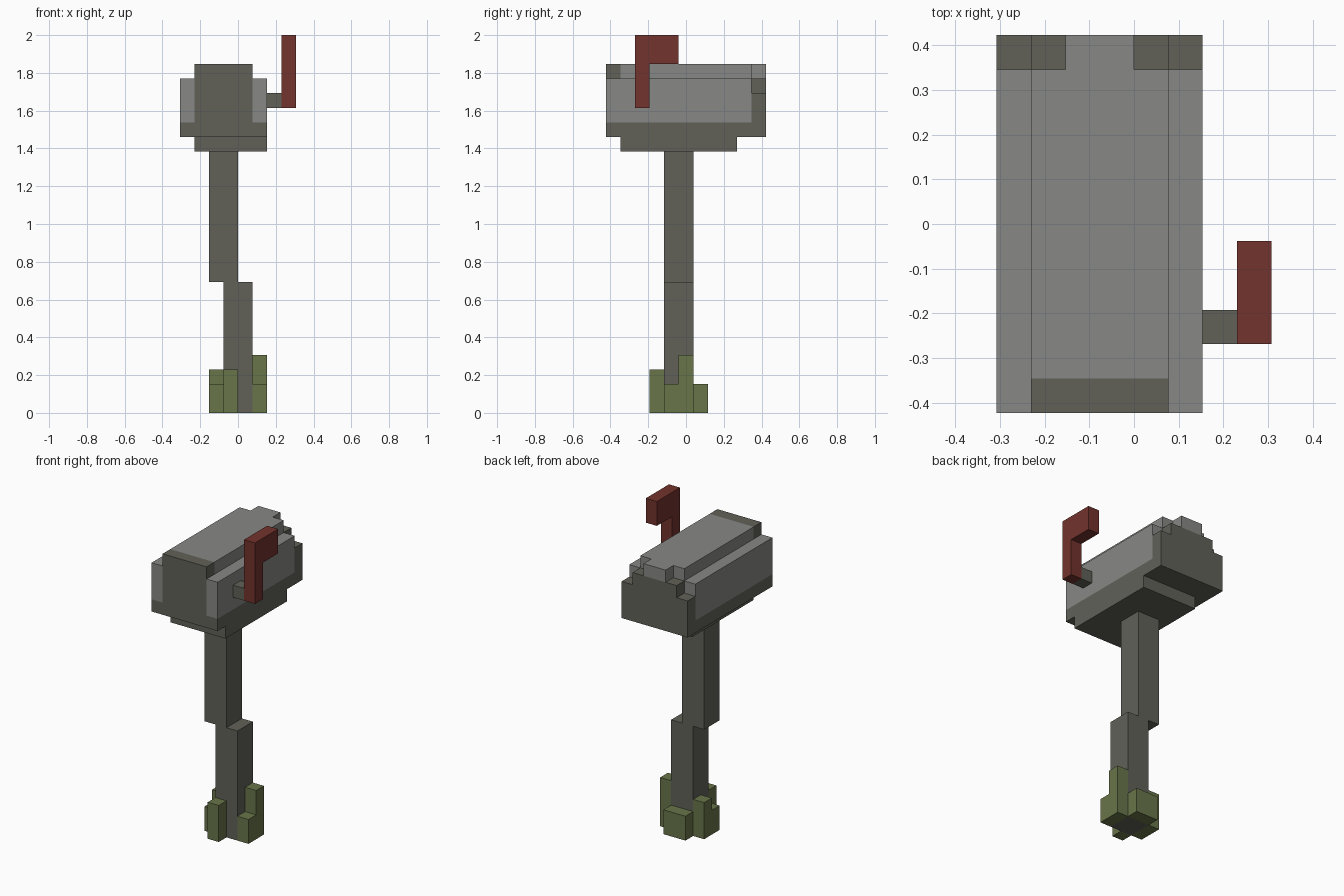
import bpy, bmesh
from mathutils import Vector

U = 1 / 13  # one block
Y0 = 5.5    # block rows are counted from the front

cube = bpy.data.objects.get("Cube")
if cube:
    bpy.data.objects.remove(cube, do_unlink=True)


def material(name, rgb):
    lin = [((c / 255 + 0.055) / 1.055) ** 2.4 for c in rgb] + [1]
    m = bpy.data.materials.new(name)
    m.use_nodes = True
    m.diffuse_color = lin
    bsdf = m.node_tree.nodes["Principled BSDF"]
    bsdf.inputs["Base Color"].default_value = lin
    bsdf.inputs["Roughness"].default_value = 0.9
    return m


DARK = material("dark grey", (97, 97, 89))
LIGHT = material("light grey", (135, 137, 133))
RED = material("dark red", (114, 51, 45))
GREEN = material("moss green", (104, 117, 73))


def prism(name, profile, start, end, mats, axis="y", cuts=(), rule=None):
    """Extrude a profile along x or y, cut it on planes, colour faces by a rule."""
    bm = bmesh.new()
    place = (lambda a, b: (a, start, b)) if axis == "y" else (lambda a, b: (start, a, b))
    face = bm.faces.new([bm.verts.new(place(a, b)) for a, b in profile])
    out = bmesh.ops.extrude_face_region(bm, geom=[face])["geom"]
    step = end - start
    bmesh.ops.translate(bm, vec=(0, step, 0) if axis == "y" else (step, 0, 0),
                        verts=[v for v in out if isinstance(v, bmesh.types.BMVert)])
    for i, pos in cuts:
        no = Vector((0, 0, 0))
        no[i] = 1
        bmesh.ops.bisect_plane(bm, geom=bm.verts[:] + bm.edges[:] + bm.faces[:],
                               plane_co=no * pos, plane_no=no)
    bmesh.ops.recalc_face_normals(bm, faces=bm.faces)
    bm.normal_update()
    if rule:
        for f in bm.faces:
            f.material_index = int(rule(f.calc_center_median(), f.normal))
    for v in bm.verts:
        v.co = Vector((v.co.x, v.co.y - Y0, v.co.z)) * U
    me = bpy.data.meshes.new(name)
    bm.to_mesh(me)
    bm.free()
    for m in mats:
        me.materials.append(m)
    ob = bpy.data.objects.new(name, me)
    bpy.context.collection.objects.link(ob)
    return ob


def box(name, x, y, z, mat):
    return prism(name, [(x[0], z[0]), (x[1], z[0]), (x[1], z[1]), (x[0], z[1])], *y, [mat])


def mirrored(half):
    """Complete a half outline about the box centre line, x = -1."""
    return half + [(-2 - x, z) for x, z in reversed(half)]


# Post, in two offset lengths
box("lower_post", (-1, 1), (4, 6), (0, 9), DARK)
box("upper_post", (-2, 0), (4, 6), (9, 18), DARK)

# Box: light shell with a dark door and dark lower band
prism("box_shell", mirrored([(2, 19), (2, 23), (1, 23), (1, 24)]), 0, 10, [LIGHT, DARK],
      cuts=[(0, -3), (0, 1), (1, 1), (2, 20)],
      rule=lambda c, n: c.z < 20 or (c.y < 1 and -3.1 < c.x < 1.1))

# Stepped back panel with a light cap
prism("back_panel", mirrored([(2, 19), (2, 22), (1, 22), (1, 23), (0, 23), (0, 24)]),
      10, 11, [LIGHT, DARK], cuts=[(2, 23)],
      rule=lambda c, n: c.z < 23.1 and not c.z > 23)
box("base_plate", (-3, 2), (1, 9), (18, 19), DARK)

# Raised flag on its bracket
box("flag_bracket", (2, 3), (2, 3), (21, 22), DARK)
prism("flag", [(2, 21), (3, 21), (3, 24), (5, 24), (5, 26), (2, 26)], 3, 4, [RED], axis="x")

# Grass around the foot of the post
box("front_grass", (-1, 0), (3, 4), (0, 3), GREEN)
box("back_grass", (-1, 1), (6, 7), (0, 2), GREEN)
for name, x, top in (("left_grass", 1, 4), ("right_grass", -2, 3)):
    prism(name, [(4, 0), (6, 0), (6, top), (5, top), (5, 2), (4, 2)], x, x + 1, [GREEN], axis="x")
